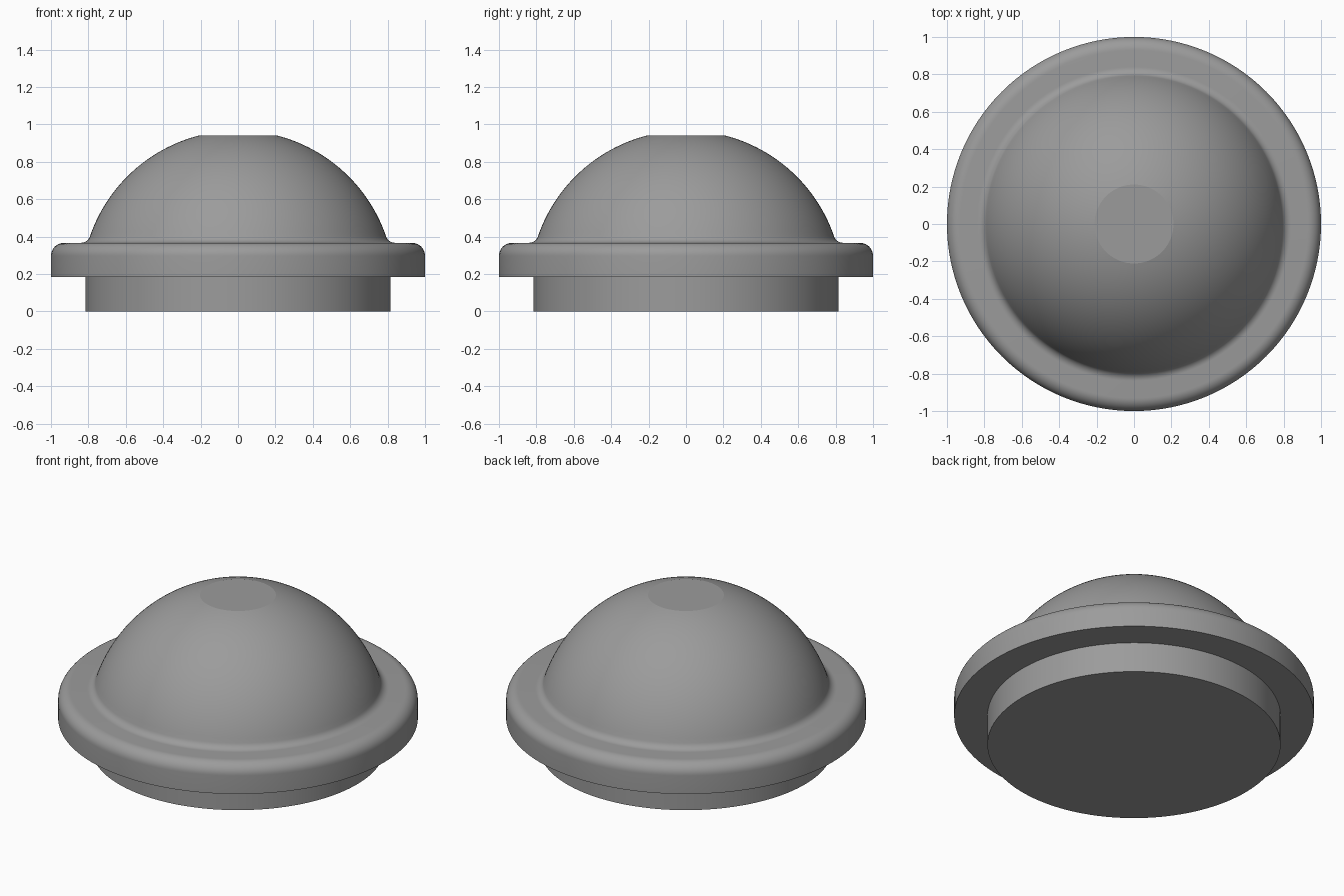
import bpy, bmesh, math

if "Cube" in bpy.data.objects:
    bpy.data.objects.remove(bpy.data.objects["Cube"])

SEGMENTS = 128
grey = bpy.data.materials.new("mid grey")
grey.diffuse_color = (0.33, 0.33, 0.33, 1)
grey.use_nodes = True
grey.node_tree.nodes["Principled BSDF"].inputs["Base Color"].default_value = grey.diffuse_color


def arc(cx, cz, radius, start, end, steps):
    """Points (r, z) on an arc, angles in radians."""
    return [(cx + radius * math.cos(start + (end - start) * i / steps),
             cz + radius * math.sin(start + (end - start) * i / steps))
            for i in range(steps + 1)]


def lathe(name, profile):
    """Revolve an (r, z) profile, bottom to top, and cap both ends."""
    bm = bmesh.new()
    rings = []
    for r, z in profile:
        rings.append([bm.verts.new((r * math.cos(2 * math.pi * i / SEGMENTS),
                                    r * math.sin(2 * math.pi * i / SEGMENTS), z))
                      for i in range(SEGMENTS)])
    for low, high in zip(rings, rings[1:]):
        for i in range(SEGMENTS):
            j = (i + 1) % SEGMENTS
            bm.faces.new((low[i], low[j], high[j], high[i]))
    bm.faces.new(rings[0][::-1])
    bm.faces.new(rings[-1])
    mesh = bpy.data.meshes.new(name)
    bm.to_mesh(mesh)
    bm.free()
    mesh.materials.append(grey)
    obj = bpy.data.objects.new(name, mesh)
    bpy.context.collection.objects.link(obj)
    bpy.ops.object.select_all(action='DESELECT')
    obj.select_set(True)
    bpy.context.view_layer.objects.active = obj
    bpy.ops.object.shade_smooth_by_angle(angle=math.radians(12))
    return obj


# Main dimensions
base_r, flange_low, flange_top = 0.815, 0.185, 0.367
edge_round, fillet = 0.07, 0.05
dome_z, dome_r, cap_z = 0.13, 0.837, 0.94

# Plinth and rounded flange
profile = [(base_r, 0), (base_r, flange_low), (1, flange_low)]
profile += arc(1 - edge_round, flange_top - edge_round, edge_round, 0, math.pi / 2, 10)

# Concave fillet blending the flange into the dome
fillet_z = flange_top + fillet
tangent = math.asin((fillet_z - dome_z) / (dome_r + fillet))
fillet_x = (dome_r + fillet) * math.cos(tangent)
profile += arc(fillet_x, fillet_z, fillet, 1.5 * math.pi, math.pi + tangent, 8)

# Spherical dome cut flat at the top
profile += arc(0, dome_z, dome_r, tangent, math.asin((cap_z - dome_z) / dome_r), 32)[1:]

lathe("domed_cap", profile)
